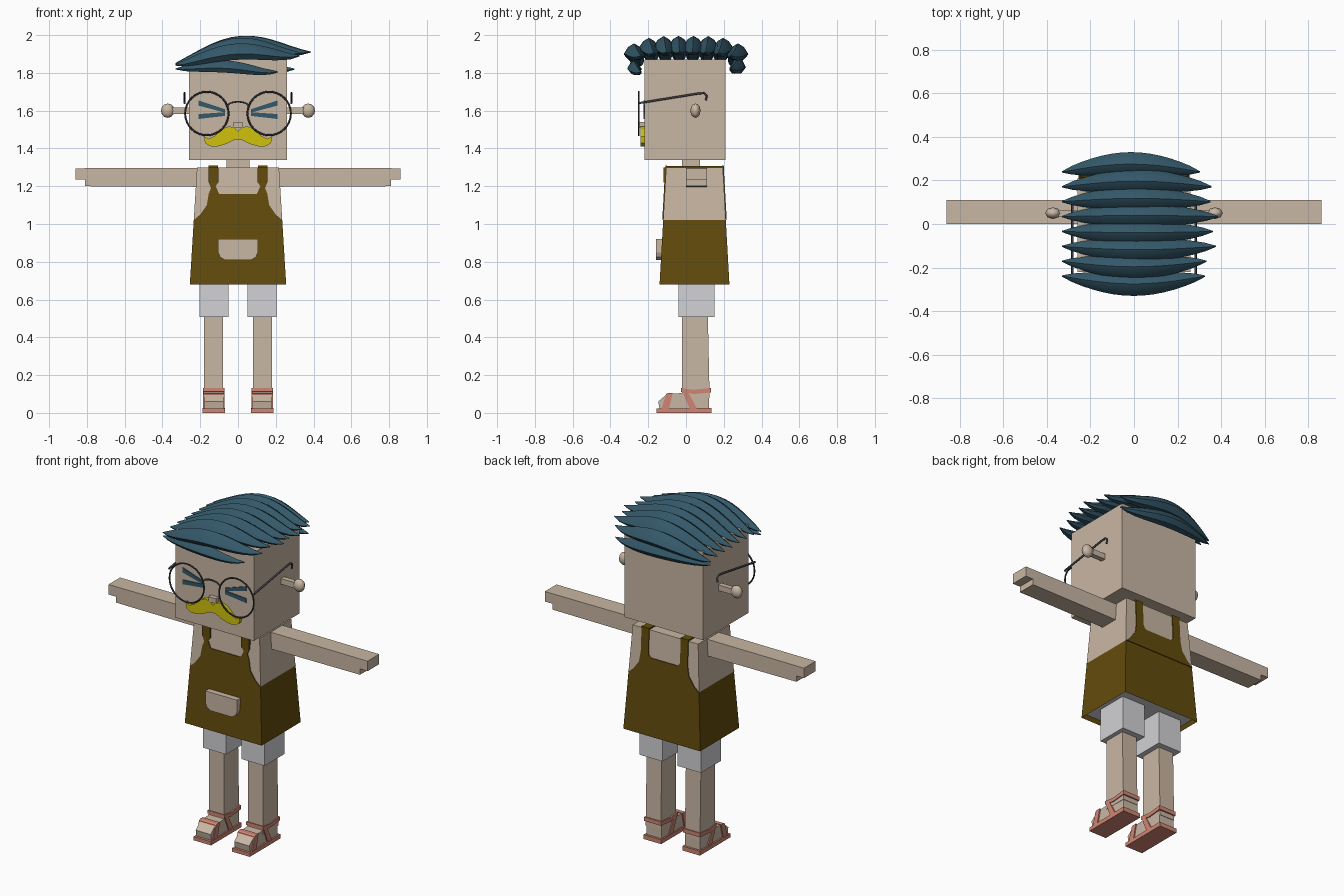
import bpy, bmesh, math
from mathutils import Vector

default_cube = bpy.data.objects.get("Cube")
if default_cube:
    bpy.data.objects.remove(default_cube, do_unlink=True)


def make_material(name, red, green, blue):
    linear = [((c / 255 + 0.055) / 1.055) ** 2.4 if c > 10 else c / 3295 for c in (red, green, blue)]
    material = bpy.data.materials.new(name)
    material.use_nodes = True
    material.diffuse_color = (*linear, 1)
    material.node_tree.nodes["Principled BSDF"].inputs["Base Color"].default_value = (*linear, 1)
    return material


skin = make_material("skin", 201, 183, 164)
hair_blue = make_material("hair blue", 52, 88, 105)
apron_brown = make_material("apron brown", 99, 75, 12)
shorts_white = make_material("shorts white", 210, 210, 214)
sandal_pink = make_material("sandal pink", 208, 133, 115)
moustache_yellow = make_material("moustache yellow", 208, 194, 12)
frame_grey = make_material("frame grey", 66, 64, 70)


def finish(name, bm, *materials):
    bmesh.ops.recalc_face_normals(bm, faces=bm.faces)
    mesh = bpy.data.meshes.new(name)
    bm.to_mesh(mesh)
    bm.free()
    for material in materials:
        mesh.materials.append(material)
    obj = bpy.data.objects.new(name, mesh)
    bpy.context.collection.objects.link(obj)
    return obj


def smooth(obj, degrees=40):
    bpy.ops.object.select_all(action="DESELECT")
    obj.select_set(True)
    bpy.context.view_layer.objects.active = obj
    bpy.ops.object.shade_smooth_by_angle(angle=math.radians(degrees))


def bridge_loops(bm, loops):
    """Skin a list of equal point loops and cap both ends."""
    rings = [[bm.verts.new(p) for p in loop] for loop in loops]
    for a, b in zip(rings, rings[1:]):
        for i in range(len(a)):
            j = (i + 1) % len(a)
            bm.faces.new((a[i], a[j], b[j], b[i]))
    bm.faces.new(rings[0])
    bm.faces.new(rings[-1])


def prism(name, outline, axis, low, high, material):
    """Extrude an (x, z) outline along y, or a (y, z) outline along x."""
    def place(limit):
        for u, z in outline:
            d = limit(z) if callable(limit) else limit
            yield (u, d, z) if axis == "y" else (d, u, z)
    bm = bmesh.new()
    bridge_loops(bm, [list(place(low)), list(place(high))])
    return finish(name, bm, material)


def block(name, x, y, z, material, top_x=None, top_y=None):
    """Box from ranges, optionally tapered to other ranges at the top."""
    bm = bmesh.new()
    loops = [[(a[0], b[0], h), (a[1], b[0], h), (a[1], b[1], h), (a[0], b[1], h)]
             for a, b, h in ((x, y, z[0]), (top_x or x, top_y or y, z[1]))]
    bridge_loops(bm, loops)
    return finish(name, bm, material)


def mirrored(half):
    """Complete a symmetric outline from its +x half."""
    return half + [(-x, z) for x, z in reversed(half) if x > 0]


def flip(points, s):
    return [(s * x, z) for x, z in points]


def span(s, a, b):
    return tuple(sorted((s * a, s * b)))


def tube(name, points, radius):
    curve = bpy.data.curves.new(name, "CURVE")
    curve.dimensions = "3D"
    curve.bevel_depth = radius
    curve.bevel_resolution = 1
    curve.use_fill_caps = True
    spline = curve.splines.new("POLY")
    spline.points.add(len(points) - 1)
    for target, p in zip(spline.points, points):
        target.co = (*p, 1)
    curve.materials.append(frame_grey)
    obj = bpy.data.objects.new(name, curve)
    bpy.context.collection.objects.link(obj)
    bpy.ops.object.select_all(action="DESELECT")
    obj.select_set(True)
    bpy.context.view_layer.objects.active = obj
    bpy.ops.object.convert(target="MESH")


# Head, neck and nose
block("head", (-.26, .26), (-.22, .21), (1.34, 1.87), skin)
block("neck", (-.06, .06), (-.02, .075), (1.28, 1.35), skin)
block("nose", (-.025, .025), (-.246, -.21), (1.51, 1.54), skin)

# Torso and apron skirt share one taper
def front_y(z): return -.14 + .0565 * (z - .68)
def back_y(z): return .23 - .0565 * (z - .68)
def side_x(z): return .255 - .0613 * (z - .68)


def body(name, low, high, material):
    def ranges(z): return (-side_x(z), side_x(z)), (front_y(z), back_y(z))
    return block(name, *ranges(low), (low, high), material, *ranges(high))


body("torso", 1.02, 1.3, skin)
skirt = body("apron_skirt", .68, 1.02, apron_brown)
skirt.data.materials.append(shorts_white)

# Recessed underside of the skirt
bm = bmesh.new()
bm.from_mesh(skirt.data)
under = min(bm.faces, key=lambda f: f.calc_center_median().z)
bmesh.ops.inset_region(bm, faces=[under], thickness=.012)
under.material_index = 1
bmesh.ops.translate(bm, verts=under.verts, vec=(0, 0, .025))
bm.to_mesh(skirt.data)
bm.free()

# Bibs, shoulder straps, buckles, collar and pocket
bib_edge = [(.155, 1.16), (.165, 1.1), (.2, 1.05), (.235, 1.02)]
front_half = [(0, 1.16), (.1, 1.16), (.118, 1.2), (.105, 1.22), (.105, 1.31), (.155, 1.31),
              (.155, 1.22), (.143, 1.19)] + bib_edge
back_half = [(0, 1.14), (.09, 1.14), (.105, 1.16), (.105, 1.31), (.155, 1.31)] + bib_edge
prism("front_bib", mirrored(front_half), "y", lambda z: front_y(z) - .005, lambda z: front_y(z) + .004, apron_brown)
prism("back_bib", mirrored(back_half), "y", lambda z: back_y(z) - .004, lambda z: back_y(z) + .005, apron_brown)
collar = [(.08 * math.cos(a), 1.3 - .052 * math.sin(a)) for a in [math.pi * i / 12 for i in range(13)]]
prism("collar", collar, "y", lambda z: front_y(z) - .003, front_y, skin)
pocket = [(0, .92), (.105, .92), (.105, .85), (.095, .825), (.07, .81), (0, .81)]
prism("pocket", mirrored(pocket), "y", -.16, -.125, skin)

# Moustache
moustache = [(0, 1.49), (.02, 1.512), (.05, 1.517), (.09, 1.5), (.125, 1.465), (.155, 1.45), (.18, 1.465),
             (.175, 1.43), (.15, 1.412), (.11, 1.41), (.06, 1.425), (.02, 1.445), (0, 1.448)]
prism("moustache", mirrored(moustache), "y", -.24, -.215, moustache_yellow)

# Bridge of the glasses
tube("glasses_bridge", [(.055 * math.cos(a), -.25, 1.625 + .022 * math.sin(a))
                        for a in [math.pi * i / 8 for i in range(9)]], .005)

for s, side in ((1, "left"), (-1, "right")):
    # Squinting eyes
    prism(side + "_upper_eye_line", flip([(.21, 1.655), (.21, 1.627), (.07, 1.59), (.07, 1.608)], s),
          "y", -.225, -.217, hair_blue)
    prism(side + "_lower_eye_line", flip([(.21, 1.582), (.21, 1.556), (.07, 1.572), (.07, 1.592)], s),
          "y", -.225, -.217, hair_blue)

    # Glasses
    bpy.ops.mesh.primitive_torus_add(major_radius=.115, minor_radius=.005, major_segments=32, minor_segments=6,
                                     location=(s * .165, -.25, 1.585), rotation=(math.pi / 2, 0, 0))
    rim = bpy.context.object
    rim.name = side + "_rim"
    rim.data.materials.append(frame_grey)
    smooth(rim)
    tube(side + "_temple", [(s * .283, y, z) for y, z in
                            ((-.25, 1.64), (.06, 1.69), (.095, 1.693), (.11, 1.68), (.105, 1.655))], .006)

    # Ears
    block(side + "_ear_stalk", span(s, .25, .35), (.035, .065), (1.583, 1.617), skin)
    bpy.ops.mesh.primitive_uv_sphere_add(segments=8, ring_count=6, radius=1, location=(s * .372, .05, 1.6))
    ear = bpy.context.object
    ear.name = side + "_ear_ball"
    ear.scale = (.036, .027, .038)
    ear.data.materials.append(skin)
    smooth(ear, 60)

    # Arm with stepped hand
    prism(side + "_arm", flip([(.2, 1.197), (.81, 1.2), (.81, 1.235), (.86, 1.235), (.86, 1.295), (.2, 1.297)], s),
          "y", 0, .11, skin)
    block(side + "_strap_top", span(s, .105, .155), (-.108, .2), (1.29, 1.308), apron_brown)
    block(side + "_buckle", span(s, .103, .157), (-.118, -.1), (1.22, 1.3), apron_brown)

    # Shorts and legs
    block(side + "_short_leg", span(s, .05, .205), (-.04, .15), (.507, .71), shorts_white)
    block(side + "_leg", span(s, .08, .18), (-.02, .125), (.08, .55), skin, None, (-.02, .115))

    # Foot and sandal
    prism(side + "_foot", [(-.14, .02), (-.147, .06), (-.1, .1), (-.02, .105), (.122, .105), (.122, .02)],
          "x", s * .078, s * .178, skin)
    prism(side + "_sole", [(-.155, 0), (-.155, .022), (.135, .026), (.135, 0)], "x", s * .07, s * .187, sandal_pink)
    straps = {"ankle_strap": [(-.026, .112), (-.026, .132), (.04, .122), (.132, .132), (.132, .108), (.04, .1)],
              "instep_strap": [(-.02, .115), (.012, .108), (.06, .02), (.02, .02)],
              "toe_strap": [(-.13, .02), (-.105, .1), (-.095, .106), (-.07, .106), (-.09, .02)]}
    for strap, outline in straps.items():
        prism(side + "_" + strap, outline, "x", s * .072, s * .185, sandal_pink)


# Hair locks swept from right to left, tapering to points
def hair_lock(name, y, start, end, arch, x_end, width=.052, depth=.048):
    loops = []
    steps = 14
    for i in range(steps + 1):
        t = i / steps
        bulge = math.sin(math.pi * t)
        swell = max(bulge, 0) ** .75 + .06
        x = -.33 + (x_end + .33) * t
        z = start + (end - start) * t + arch * max(bulge, 0) ** 1.4 + .02 * t ** 8
        centre = Vector((x, y * (.87 + .13 * bulge), z))
        section = [(-1, -.1), (-.55, .65), (0, 1), (.55, .65), (1, -.1), (.5, -.7), (-.5, -.7)]
        loops.append([centre + Vector((0, v * width * swell, w * depth * swell)) for v, w in section])
    bm = bmesh.new()
    bridge_loops(bm, loops)
    smooth(finish(name, bm, hair_blue), 35)


for i in range(8):
    y = -.275 + i * .55 / 7
    droop = (y / .275) ** 4
    hair_lock("hair_lock_" + str(i + 1), y, 1.85 - .01 * droop, 1.89 - .02 * droop, .075 - .025 * droop,
              .375 - .8 * y * y + .012 * (-1) ** i)
hair_lock("front_fringe", -.275, 1.82, 1.785, .025, .21, .034, .036)
hair_lock("back_fringe", .275, 1.82, 1.8, .025, .3, .04, .045)
